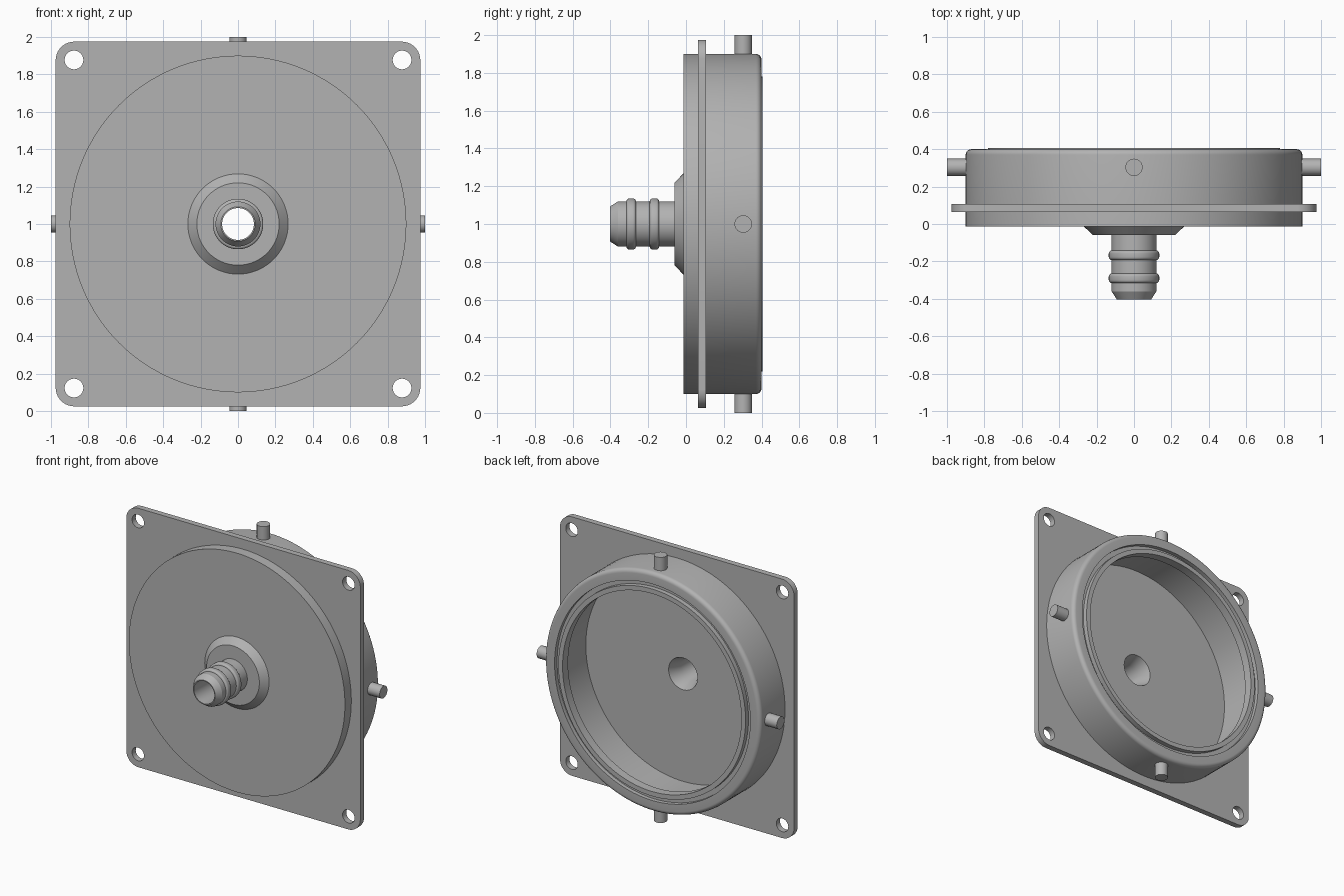
import bpy, bmesh
from math import pi, sin, cos, radians
from mathutils import Matrix, Vector

if "Cube" in bpy.data.objects:
    bpy.data.objects.remove(bpy.data.objects["Cube"], do_unlink=True)

grey = bpy.data.materials.new("plain_grey")
grey.use_nodes = True
grey.diffuse_color = (0.45, 0.45, 0.45, 1)
grey.node_tree.nodes["Principled BSDF"].inputs["Base Color"].default_value = grey.diffuse_color

CENTRE = Vector((0, 0, 1))


def finish(name, mesh):
    """Make the object, colour it and smooth its gentle edges."""
    mesh.materials.append(grey)
    obj = bpy.data.objects.new(name, mesh)
    bpy.context.collection.objects.link(obj)
    bpy.ops.object.select_all(action='DESELECT')
    obj.select_set(True)
    bpy.context.view_layer.objects.active = obj
    bpy.ops.object.shade_smooth_by_angle(angle=radians(25))
    return obj


def lathe(name, profile, steps=128):
    """Spin a closed (radius, y) profile around the y axis."""
    bm = bmesh.new()
    rings = [[bm.verts.new(CENTRE + Vector((r * cos(a), y, r * sin(a))))
              for a in (2 * pi * i / steps for i in range(steps))]
             for r, y in profile]
    for a, b in zip(rings, rings[1:] + rings[:1]):
        for i in range(steps):
            j = (i + 1) % steps
            bm.faces.new((a[i], a[j], b[j], b[i]))
    bmesh.ops.recalc_face_normals(bm, faces=bm.faces)
    mesh = bpy.data.meshes.new(name)
    bm.to_mesh(mesh)
    bm.free()
    return finish(name, mesh)


def arc(cx, cy, radius, start, end, steps):
    angles = [radians(start + (end - start) * i / steps) for i in range(steps + 1)]
    return [(cx + radius * cos(a), cy + radius * sin(a)) for a in angles]


# Hose nozzle with two rounded barbs and a conical collar
def barb(y):
    return arc(0.12, y - 0.01, 0.015, -90, 0, 4) + arc(0.12, y + 0.01, 0.015, 0, 90, 4)


outside = [(0.085, -0.403), (0.092, -0.403), (0.12, -0.36)]
outside += barb(-0.29) + barb(-0.167)
outside += [(0.12, -0.06), (0.22, -0.06), (0.268, -0.013)]

# Round housing, with rounded back rim, seal groove, inner lip and cavity
outside += [(0.9, -0.013)] + arc(0.87, 0.37, 0.03, 0, 90, 6)
inside = [(0.815, 0.4), (0.815, 0.37), (0.78, 0.37), (0.78, 0.405),
          (0.745, 0.405), (0.745, 0.34), (0.81, 0.34), (0.81, 0.035),
          (0.12, 0.035), (0.085, -0.06)]
lathe("housing_with_nozzle", outside + inside)

# Square mounting plate with rounded corners, screw holes and housing opening
curve = bpy.data.curves.new("plate_outline", 'CURVE')
curve.dimensions = '2D'
curve.fill_mode = 'BOTH'
curve.extrude = 0.022


def outline(points):
    spline = curve.splines.new('POLY')
    spline.points.add(len(points) - 1)
    for p, (x, y) in zip(spline.points, points):
        p.co = (x, y, 0, 1)
    spline.use_cyclic_u = True


corners = [(1, 1), (-1, 1), (-1, -1), (1, -1)]
border = []
for i, (sx, sy) in enumerate(corners):
    border += arc(0.875 * sx, 0.875 * sy, 0.1, 90 * i, 90 * i + 90, 10)
    outline(arc(0.877 * sx, 0.877 * sy, 0.05, 0, 350, 35))
outline(border)
outline(arc(0, 0, 0.86, 0, 357, 119))
helper = bpy.data.objects.new("plate_outline", curve)
bpy.context.collection.objects.link(helper)
plate = bpy.data.meshes.new_from_object(
    helper.evaluated_get(bpy.context.evaluated_depsgraph_get()))
bpy.data.objects.remove(helper, do_unlink=True)
plate.transform(Matrix.Translation((0, 0.085, 1)) @ Matrix.Rotation(pi / 2, 4, 'X'))
finish("mounting_plate", plate)

# Four locating pins around the housing
for i, side in enumerate(("left", "top", "right", "bottom")):
    bm = bmesh.new()
    bmesh.ops.create_cone(bm, cap_ends=True, segments=32, radius1=0.046,
                          radius2=0.046, depth=0.14)
    place = (Matrix.Translation((0, 0.303, 1)) @ Matrix.Rotation(-i * pi / 2, 4, 'Y')
             @ Matrix.Translation((0.93, 0, 0)) @ Matrix.Rotation(pi / 2, 4, 'Y'))
    bmesh.ops.transform(bm, matrix=place, verts=bm.verts)
    mesh = bpy.data.meshes.new(side + "_pin")
    bm.to_mesh(mesh)
    bm.free()
    finish(side + "_pin", mesh)
